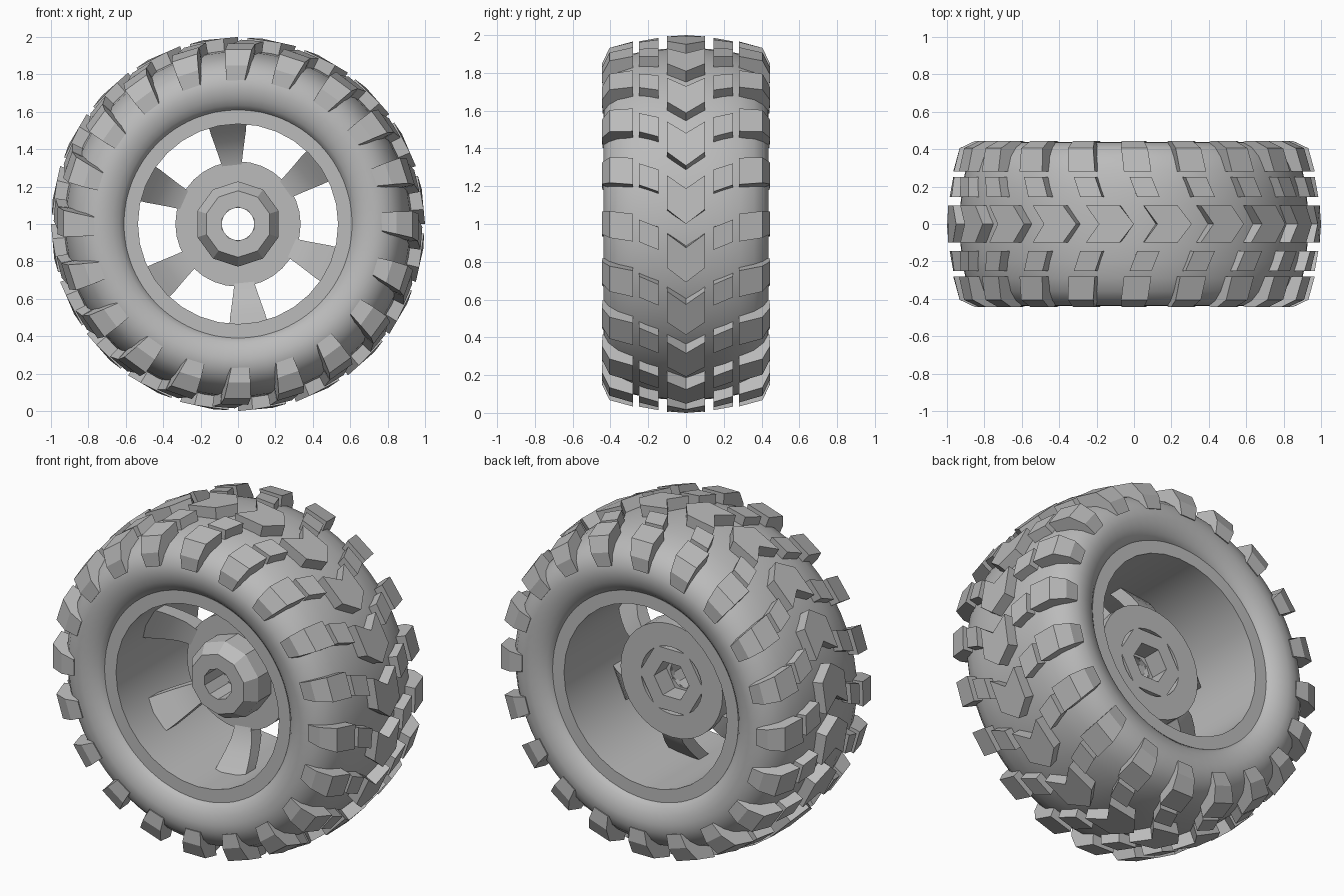
import bpy, bmesh, math

if "Cube" in bpy.data.objects:
    bpy.data.objects.remove(bpy.data.objects["Cube"])

grey = bpy.data.materials.new("plain_grey")
grey.diffuse_color = (0.5, 0.5, 0.5, 1)
grey.use_nodes = True
grey.node_tree.nodes["Principled BSDF"].inputs["Base Color"].default_value = grey.diffuse_color


def polar(angle, y, r):
    """Point around the axle: angle in radians seen from the front."""
    return (r * math.cos(angle), y, 1 + r * math.sin(angle))


def finish(bm, name, smooth=None):
    bmesh.ops.recalc_face_normals(bm, faces=bm.faces)
    me = bpy.data.meshes.new(name)
    bm.to_mesh(me)
    bm.free()
    me.materials.append(grey)
    ob = bpy.data.objects.new(name, me)
    bpy.context.collection.objects.link(ob)
    if smooth:
        bpy.ops.object.select_all(action='DESELECT')
        ob.select_set(True)
        bpy.context.view_layer.objects.active = ob
        bpy.ops.object.shade_smooth_by_angle(angle=math.radians(smooth))
    return ob


def revolve(name, profile, sides, smooth=None, offset=0.0):
    """Spin a closed (y, r) profile around the axle."""
    bm = bmesh.new()
    rings = [[bm.verts.new(polar(offset + 2 * math.pi * i / sides, y, r)) for y, r in profile]
             for i in range(sides)]
    n = len(profile)
    for i in range(sides):
        a, b = rings[i], rings[(i + 1) % sides]
        for j in range(n):
            k = (j + 1) % n
            bm.faces.new((a[j], a[k], b[k], b[j]))
    return finish(bm, name, smooth)


def bridge(bm, a, b):
    """Solid between two matching loops of points."""
    va, vb = [bm.verts.new(p) for p in a], [bm.verts.new(p) for p in b]
    bm.faces.new(va)
    bm.faces.new(vb)
    for i in range(len(va)):
        j = (i + 1) % len(va)
        bm.faces.new((va[i], va[j], vb[j], vb[i]))


# Tyre carcass: rounded tread and bulging sidewalls
half = [(0.0, 0.93), (0.10, 0.928), (0.20, 0.92), (0.29, 0.90), (0.36, 0.87), (0.41, 0.825),
        (0.435, 0.77), (0.438, 0.72), (0.425, 0.67), (0.405, 0.635), (0.38, 0.61)]
left = [(-y, r) for y, r in half[1:]]
revolve("tyre", left[::-1] + half + [(0.34, 0.60), (-0.34, 0.60)], 64, 50)

# Rim barrel with flat lips
revolve("rim", [(-0.38, 0.612), (0.38, 0.612), (0.38, 0.535), (-0.38, 0.535)], 32, 30)

# Hub disc with hexagonal socket at the back
revolve("hub_disc", [(0.0, 0.335), (0.135, 0.335), (0.135, 0.2), (0.0, 0.2)], 32, 30)
revolve("hex_socket", [(0.02, 0.21), (0.135, 0.21), (0.135, 0.115), (0.02, 0.115)], 6)
revolve("socket_floor", [(-0.01, 0.2), (0.02, 0.2), (0.02, 0.09), (-0.01, 0.09)], 10)

# Chamfered hub nut with through hole
revolve("hub_nut", [(0.01, 0.228), (-0.12, 0.228), (-0.19, 0.178), (-0.19, 0.09), (0.01, 0.09)],
        10, offset=math.pi / 10)

# Six flared spokes curving forward to the rim: (radius, front y, half width)
stations = [(0.32, 0.0, 0.053), (0.39, -0.025, 0.068), (0.45, -0.07, 0.082),
            (0.50, -0.115, 0.094), (0.545, -0.16, 0.102)]
bm = bmesh.new()
for i in range(6):
    ang = math.radians(96 + 60 * i)
    loops = []
    for r, y, w in stations:
        d = math.asin(w / r)
        loops.append([bm.verts.new(polar(ang + s * d, yy, r))
                      for s, yy in ((-1, y), (1, y), (1, y + 0.09), (-1, y + 0.09))])
    for a, b in zip(loops, loops[1:]):
        for j in range(4):
            k = (j + 1) % 4
            bm.faces.new((a[j], a[k], b[k], b[j]))
    bm.faces.new(loops[0])
    bm.faces.new(loops[-1])
finish(bm, "spokes", 35)

# Tread lugs, twenty of each row; outlines are (degrees ahead of the tip, y)
centre = [(0, 0), (-4.5, 0.10), (-15, 0.10), (-10.8, 0), (-15, -0.10), (-4.5, -0.10)]
middle = [(8, 0.145), (5.6, 0.25), (-1.4, 0.25), (1, 0.145)]
shoulder = [(0.28, 0.89), (0.28, 0.968), (0.405, 0.935), (0.445, 0.85), (0.442, 0.77), (0.38, 0.78)]


def crown(y):
    return 1.0 - 0.45 * y * y


bm_c, bm_m, bm_s = bmesh.new(), bmesh.new(), bmesh.new()
for i in range(20):
    base = 18 * i

    def at(ahead, y, r):
        return polar(math.radians(base - ahead), y, r)

    bridge(bm_c, [at(a, y, 0.90) for a, y in centre], [at(a, y, crown(y)) for a, y in centre])
    for s in (-1, 1):
        bridge(bm_m, [at(a, s * y, 0.89) for a, y in middle],
               [at(a, s * y, crown(y) - 0.005) for a, y in middle])
        # Shoulder blocks wrap over the edge and fade into the sidewall
        lead = [at(5.5 - 8 * (y - 0.28) - 12 * max(0, 0.9 - r) * (y > 0.4), s * y, r)
                for y, r in shoulder]
        trail = [at(-3.2 - 8 * (y - 0.28), s * y, r) for y, r in shoulder]
        bridge(bm_s, lead, trail)
finish(bm_c, "centre_lugs")
finish(bm_m, "middle_lugs")
finish(bm_s, "shoulder_lugs")
